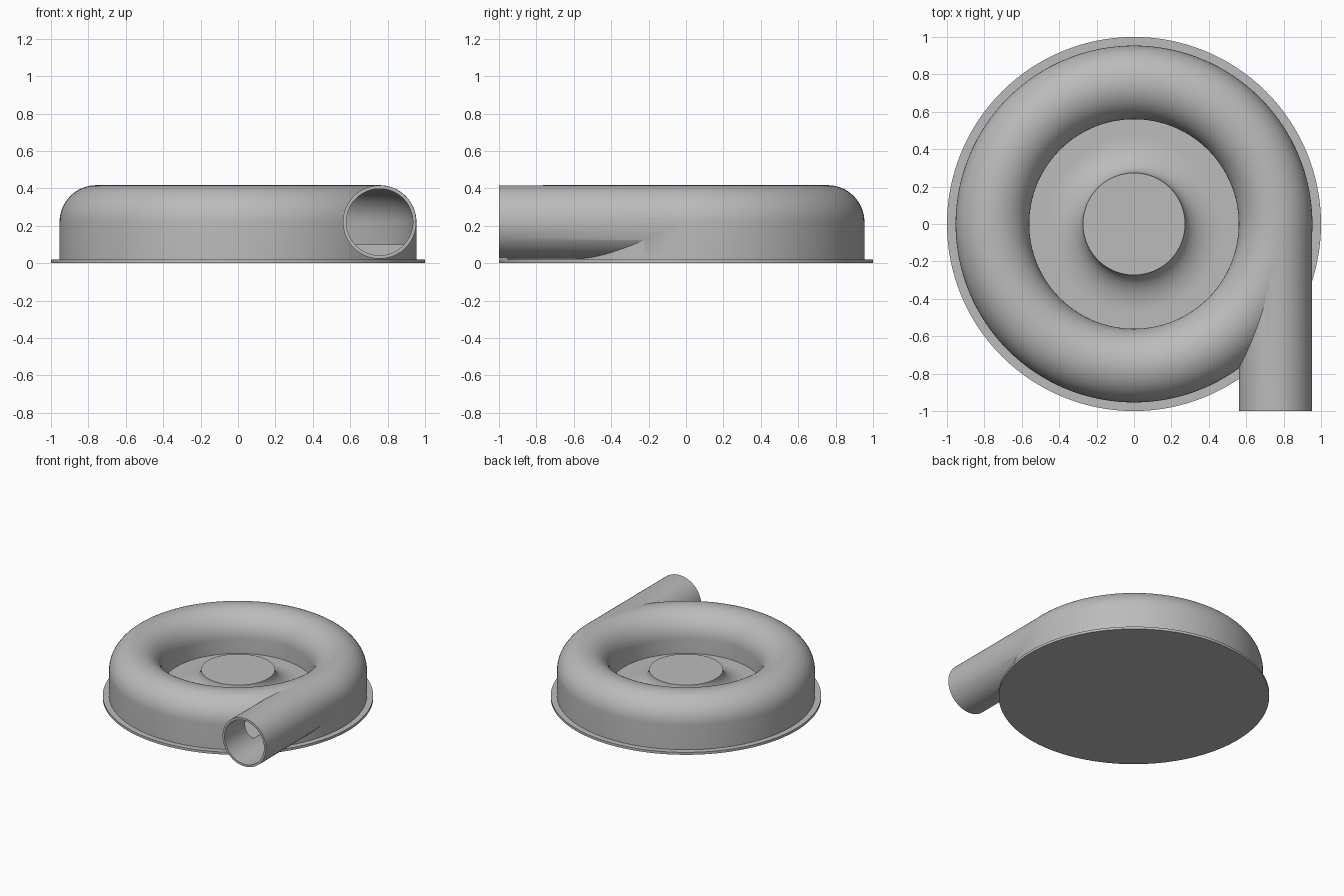
import bpy, bmesh
from math import pi, sin, cos, radians
from mathutils import Matrix, Vector

if "Cube" in bpy.data.objects:
    bpy.data.objects.remove(bpy.data.objects["Cube"])

RING, MID, TUBE, WALL = 0.757, 0.22, 0.197, 0.017
FLOOR, HUB_R, HUB_Z = 0.1, 0.273, 0.23

grey = bpy.data.materials.new("plain grey")
grey.use_nodes = True
grey.diffuse_color = (0.5, 0.5, 0.5, 1)
grey.node_tree.nodes["Principled BSDF"].inputs["Base Color"].default_value = (0.5, 0.5, 0.5, 1)


def finish(name, bm):
    bmesh.ops.recalc_face_normals(bm, faces=bm.faces)
    mesh = bpy.data.meshes.new(name)
    bm.to_mesh(mesh)
    bm.free()
    mesh.materials.append(grey)
    obj = bpy.data.objects.new(name, mesh)
    bpy.context.collection.objects.link(obj)
    return obj


def lathe(name, profile, steps=128):
    """Revolve a closed (radius, height) profile about z."""
    bm = bmesh.new()
    verts = [bm.verts.new((r, 0, z)) for r, z in profile]
    edges = [bm.edges.new((a, b)) for a, b in zip(verts, verts[1:] + verts[:1])]
    bmesh.ops.spin(bm, geom=verts + edges, cent=(0, 0, 0), axis=(0, 0, 1),
                   angle=2 * pi, steps=steps, use_merge=True)
    bmesh.ops.remove_doubles(bm, verts=bm.verts, dist=1e-5)
    return finish(name, bm)


def cylinder_y(name, radius, y0, y1):
    """Cylinder along y on the outlet axis."""
    bm = bmesh.new()
    place = Matrix.Translation((RING, (y0 + y1) / 2, MID)) @ Matrix.Rotation(pi / 2, 4, "X")
    bmesh.ops.create_cone(bm, cap_ends=True, segments=64, radius1=radius,
                          radius2=radius, depth=y1 - y0, matrix=place)
    return finish(name, bm)


def arch(radius, n=32):
    """Half circle over the ring, from the inner to the outer side."""
    return [(RING - radius * cos(pi * i / n), MID + radius * sin(pi * i / n)) for i in range(n + 1)]


def combine(obj, other, operation):
    mod = obj.modifiers.new(operation, "BOOLEAN")
    mod.operation, mod.object, mod.solver = operation, other, "EXACT"
    bpy.context.view_layer.objects.active = obj
    bpy.ops.object.modifier_apply(modifier=mod.name)
    bpy.data.objects.remove(other)


def smooth(obj):
    bpy.ops.object.select_all(action="DESELECT")
    obj.select_set(True)
    bpy.context.view_layer.objects.active = obj
    bpy.ops.object.shade_smooth_by_angle(angle=radians(30))


# Flange plate
flange = lathe("base_flange", [(0, 0), (1, 0), (1, 0.02), (0, 0.02)])

# Casing with flared hub, well and rounded ring
flare = [(HUB_R + 0.2 * (1 - cos(pi / 2 * i / 16)), HUB_Z - (HUB_Z - FLOOR) * sin(pi / 2 * i / 16))
         for i in range(17)]
outer = arch(TUBE)
casing = lathe("volute_casing", [(0, 0.01), (0, HUB_Z)] + flare
               + [(outer[0][0], FLOOR)] + outer + [(outer[-1][0], 0.01)])

# Outlet pipe, then the hollow chamber and bore
combine(casing, cylinder_y("outlet_pipe", TUBE - 0.001, -1, 0), "UNION")
inner = arch(TUBE - WALL)
chamber = lathe("chamber_cutter", [(inner[0][0], FLOOR)] + inner + [(inner[-1][0], FLOOR)])
combine(casing, chamber, "DIFFERENCE")
combine(casing, cylinder_y("bore_cutter", TUBE - WALL - 0.002, -1.1, 0), "DIFFERENCE")

for part in (flange, casing):
    smooth(part)
